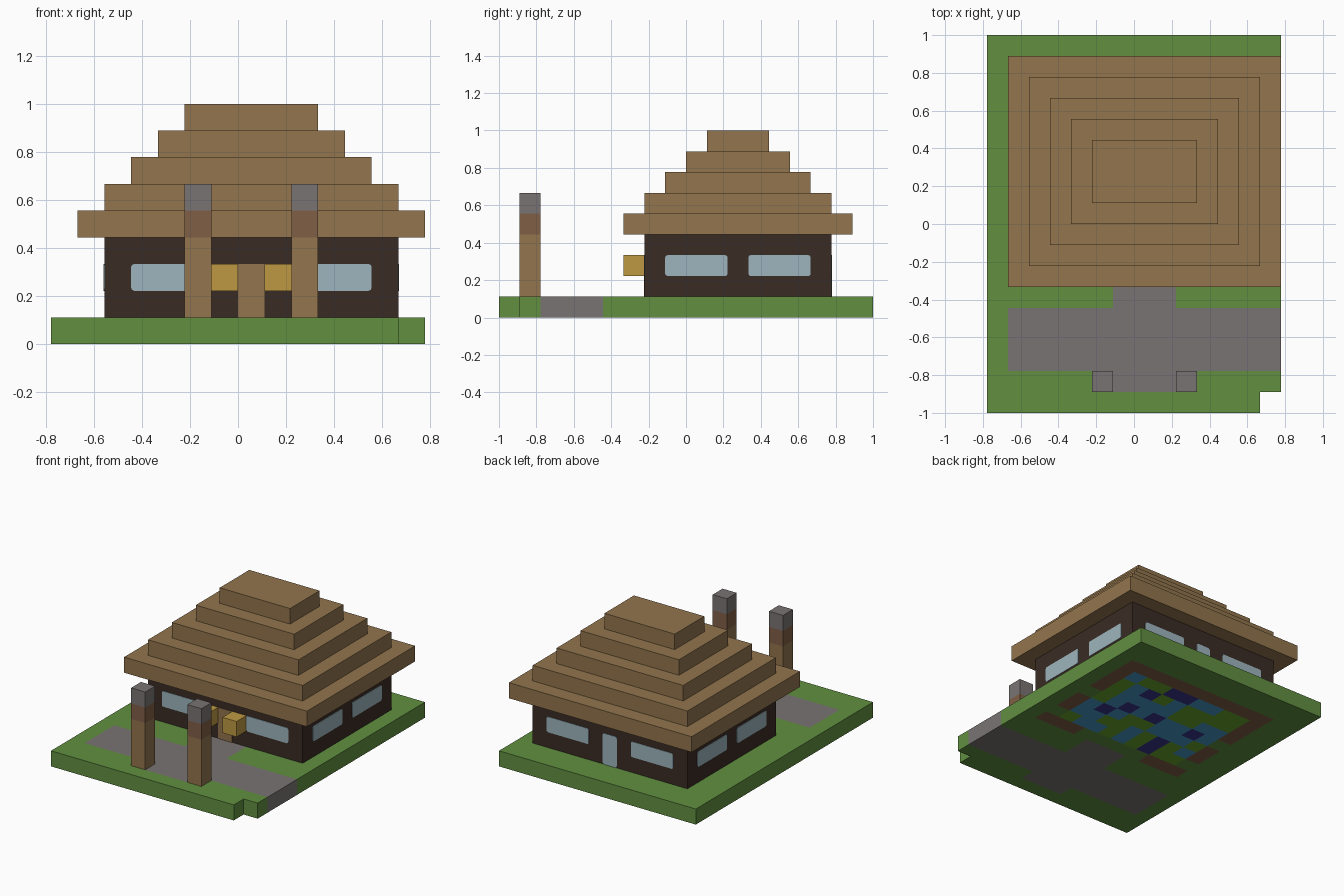
import bpy, bmesh, random
from mathutils import Vector

random.seed(4)
U = 1 / 9  # one block

cube = bpy.data.objects.get("Cube")
if cube:
    bpy.data.objects.remove(cube, do_unlink=True)


def material(name, rgb):
    lin = [((c / 255 + 0.055) / 1.055) ** 2.4 for c in rgb] + [1]
    m = bpy.data.materials.new(name)
    m.use_nodes = True
    m.diffuse_color = lin
    m.node_tree.nodes["Principled BSDF"].inputs["Base Color"].default_value = lin
    return m


grass = material("grass_green", (97, 143, 64))
stone = material("stone_grey", (122, 116, 116))
clay = material("clay_brown", (128, 95, 70))
moss = material("moss_green", (104, 165, 45))
teal = material("tile_teal", (70, 152, 200))
navy = material("tile_navy", (58, 54, 140))
timber = material("timber_tan", (146, 117, 77))
dark_wood = material("dark_wood", (58, 43, 36))
glass = material("window_blue", (157, 181, 189))
gold = material("lantern_gold", (190, 153, 66))


def finish(bm, name, mats):
    bmesh.ops.recalc_face_normals(bm, faces=bm.faces)
    me = bpy.data.meshes.new(name)
    bm.to_mesh(me)
    bm.free()
    for m in mats:
        me.materials.append(m)
    ob = bpy.data.objects.new(name, me)
    bpy.context.collection.objects.link(ob)
    return ob


def box(name, mat, x, y, z, round_axis=None):
    """Box between block coordinates; round_axis softens the corners along one axis."""
    bm = bmesh.new()
    bmesh.ops.create_cube(bm, size=1)
    for v in bm.verts:
        v.co = Vector([U * (r[0] if c < 0 else r[1]) for c, r in zip(v.co, (x, y, z))])
    if round_axis is not None:
        edges = [e for e in bm.edges
                 if abs(e.verts[0].co[round_axis] - e.verts[1].co[round_axis]) > 1e-4]
        bmesh.ops.bevel(bm, geom=edges, offset=0.012, segments=2,
                        profile=0.5, affect='EDGES')
    return finish(bm, name, [mat])


def ground_colour(x, y, underside):
    """Material slot for a ground cell from its centre in blocks."""
    if -7 < y < -4 and x > -6:
        return 1
    if -1 < x < 2 and -8 < y < -2:
        return 1
    if underside and -5 < x < 6 and -2 < y < 7:
        if -4 < x < 5 and -1 < y < 6:
            return random.choice((3, 3, 4, 4, 5))
        front_gap = y < -1 and -2 < x < 3
        side_gap = -1 < y < 0 or 2 < y < 3
        return 0 if front_gap or side_gap else 2
    return 0


# Ground slab with a missing corner block, coloured cell by cell
bm = bmesh.new()
verts = {(i, j): bm.verts.new((i * U, j * U, 0))
         for i in range(-7, 8) for j in range(-9, 10)}
for i in range(-7, 7):
    for j in range(-9, 9):
        if (i, j) != (6, -9):
            bm.faces.new([verts[i, j], verts[i + 1, j], verts[i + 1, j + 1], verts[i, j + 1]])
bmesh.ops.delete(bm, geom=[v for v in bm.verts if not v.link_faces], context='VERTS')
top = bmesh.ops.extrude_face_region(bm, geom=bm.faces[:], use_keep_orig=True)
bmesh.ops.translate(bm, vec=(0, 0, U),
                    verts=[g for g in top["geom"] if isinstance(g, bmesh.types.BMVert)])
for f in bm.faces:
    c = f.calc_center_median() / U
    # nudge side faces inward so they take their own cell's colour
    f.material_index = ground_colour(c.x * 0.99, c.y, c.z < 0.1)
finish(bm, "ground", [grass, stone, clay, moss, teal, navy])

# House body
box("walls", dark_wood, (-5, 6), (-2, 7), (1, 4))

# Stepped roof
for k in range(5):
    box(f"roof_step_{k + 1}", timber, (k - 6, 7 - k), (k - 3, 8 - k), (k + 4, k + 5))

# Windows: two on each wall, as thin plates
T = 0.03
for label, (a, b) in (("right", (-4, -1)), ("left", (2, 5))):
    box(f"front_window_{label}", glass, (a, b), (-2 - T, -2), (2, 3), 1)
    box(f"back_window_{label}", glass, (a, b), (7, 7 + T), (2, 3), 1)
for label, (a, b) in (("front", (-1, 2)), ("back", (3, 6))):
    box(f"left_window_{label}", glass, (6, 6 + T), (a, b), (2, 3), 0)
    box(f"right_window_{label}", glass, (-5 - T, -5), (a, b), (2, 3), 0)

# Doors
box("front_door", timber, (0, 1), (-2 - T, -2), (1, 3))
box("back_glass_door", glass, (0, 1), (7, 7 + T), (1, 3), 1)

# Lanterns beside the front door and gate pillars
for label, lx, px in (("right", -1, -2), ("left", 1, 2)):
    box(f"lantern_{label}", gold, (lx, lx + 1), (-3, -2), (2, 3))
    for part, mat, z in (("post", timber, (1, 4)), ("band", clay, (4, 5)), ("cap", stone, (5, 6))):
        box(f"gate_{part}_{label}", mat, (px, px + 1), (-8, -7), z)
